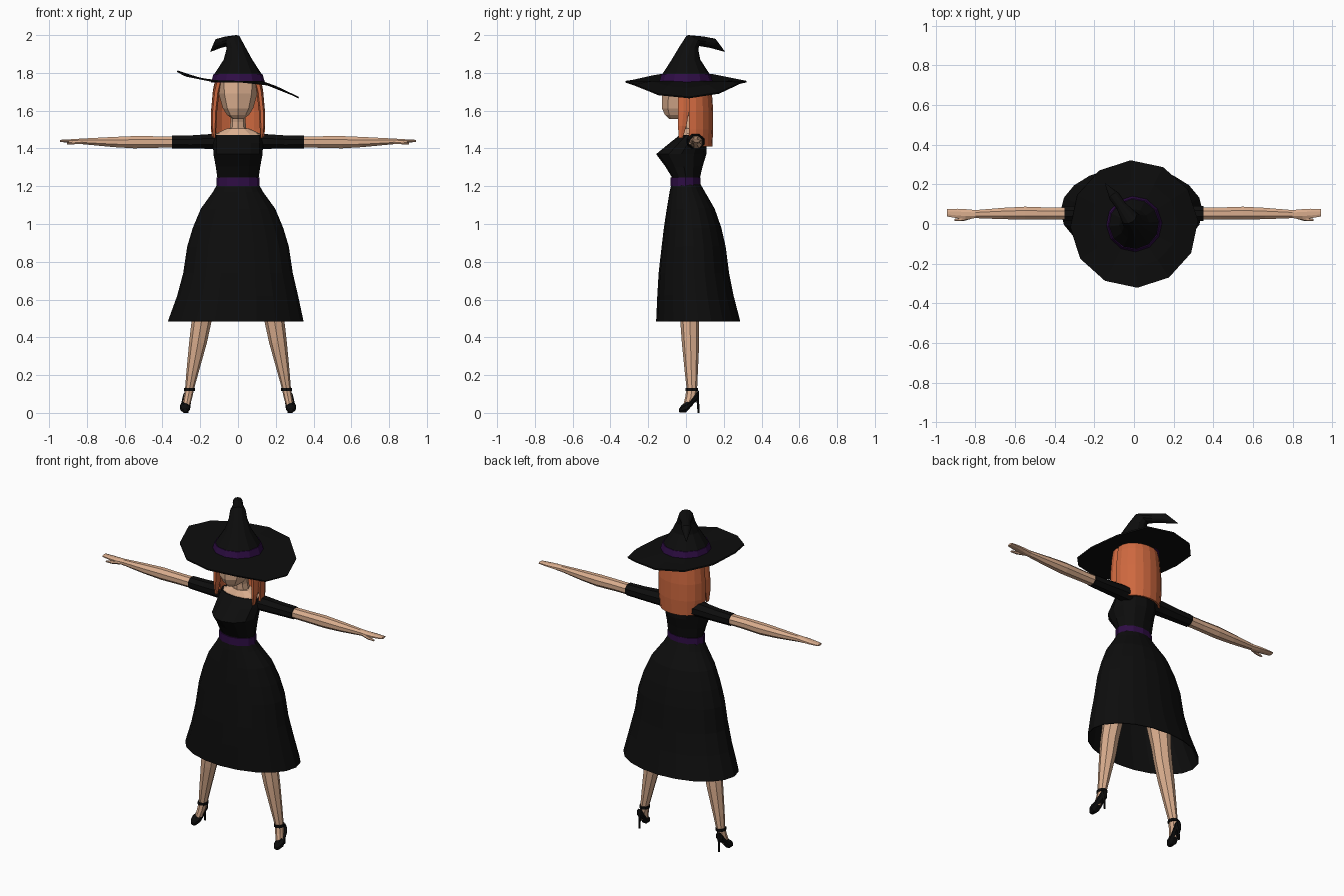
import bpy, bmesh, math
from mathutils import Vector

X, Y, Z = Vector((1, 0, 0)), Vector((0, 1, 0)), Vector((0, 0, 1))


def material(name, rgb):
    m = bpy.data.materials.new(name)
    m.diffuse_color = (*rgb, 1)
    return m


BLACK = material("black cloth", (0.004, 0.004, 0.004))
PURPLE = material("purple band", (0.028, 0.004, 0.06))
SKIN = material("skin", (0.70, 0.42, 0.27))
HAIR = material("orange hair", (0.62, 0.14, 0.05))


def ring(c, u, v, ra, rb, n, turn=0.0):
    """Ellipse of n points around c in the plane of u and v."""
    a = [math.tau * (i + turn) / n for i in range(n)]
    return [Vector(c) + u * ra * math.cos(t) + v * rb * math.sin(t) for t in a]


def loft(name, rings, mat, caps=True, closed=True, mirror=False, thick=0):
    bm = bmesh.new()
    rows = [[bm.verts.new(p) for p in r] for r in rings]
    n = len(rows[0])
    for a, b in zip(rows, rows[1:]):
        for i in range(n if closed else n - 1):
            j = (i + 1) % n
            bm.faces.new((a[i], a[j], b[j], b[i]))
    if caps:
        bm.faces.new(rows[0])
        bm.faces.new(rows[-1])
    bmesh.ops.recalc_face_normals(bm, faces=bm.faces)
    me = bpy.data.meshes.new(name)
    bm.to_mesh(me)
    bm.free()
    ob = bpy.data.objects.new(name, me)
    bpy.context.collection.objects.link(ob)
    me.materials.append(mat)
    if thick:
        s = ob.modifiers.new("thickness", 'SOLIDIFY')
        s.thickness = thick
        s.offset = 0
    if mirror:
        ob.modifiers.new("mirror", 'MIRROR')
    return ob


def stack(rows, n, turn=0.0):
    """Level rings from (z, half width, front y, back y[, centre x])."""
    return [ring((r[4] if len(r) > 4 else 0, (r[2] + r[3]) / 2, r[0]), X, Y,
                 r[1], (r[3] - r[2]) / 2, n, turn) for r in rows]


# Skirt: open flared bell
loft("skirt", stack([(1.21, .108, -.075, .075), (1.17, .13, -.085, .098),
                     (1.08, .195, -.10, .15), (.98, .237, -.115, .185),
                     (.88, .267, -.127, .208), (.74, .288, -.143, .226),
                     (.62, .318, -.15, .25, -.002), (.485, .357, -.156, .285, -.012)], 20),
     BLACK, caps=False, thick=.004)

# Bodice, belt and bare upper chest
loft("bodice", stack([(1.22, .108, -.075, .072), (1.25, .11, -.076, .075),
                      (1.305, .118, -.11, .088), (1.37, .13, -.158, .108),
                      (1.43, .133, -.085, .11), (1.472, .132, -.032, .106)], 12), BLACK)
loft("belt", stack([(1.2, .115, -.082, .077), (1.246, .115, -.082, .077)], 12), PURPLE)
loft("upper_chest", stack([(1.465, .124, -.03, .098), (1.478, .118, -.024, .092),
                           (1.505, .06, -.008, .085)], 12), SKIN)
loft("neck", stack([(1.49, .046, -.008, .082), (1.54, .04, -.01, .075),
                    (1.62, .042, -.03, .075)], 8), SKIN)

# Head
loft("head", stack([(1.556, .028, -.088, -.01), (1.578, .058, -.112, .05),
                    (1.612, .08, -.127, .085), (1.69, .102, -.127, .108),
                    (1.76, .105, -.112, .108)], 8), SKIN)

# Sleeves and arms
def along_x(rows, n, turn=0.0):
    return [ring((x, cy, cz), Y, Z, ry, rz, n, turn) for x, cy, cz, ry, rz in rows]


loft("sleeve", along_x([(.08, .05, 1.437, .052, .045), (.15, .05, 1.437, .049, .042),
                        (.25, .052, 1.434, .043, .038), (.35, .053, 1.434, .04, .036)], 8, .5),
     BLACK, mirror=True)
loft("arm", along_x([(.33, .053, 1.434, .034, .032), (.44, .053, 1.434, .033, .033),
                     (.55, .055, 1.433, .035, .035), (.66, .053, 1.434, .031, .029),
                     (.80, .05, 1.437, .022, .018), (.85, .05, 1.438, .027, .014),
                     (.89, .053, 1.439, .026, .01), (.943, .056, 1.44, .02, .006)], 8, .5),
     SKIN, mirror=True)
loft("thumb", along_x([(.82, .036, 1.434, .01, .01), (.865, .024, 1.43, .01, .009),
                       (.905, .021, 1.426, .005, .005)], 6), SKIN, mirror=True)

# Legs from hip to foot
loft("leg", [ring((x, y, z), X, Y, rx, ry, 8) for x, y, z, rx, ry in
             [(.105, .03, 1.0, .09, .09), (.15, .025, .74, .07, .072),
              (.178, .022, .57, .055, .055), (.193, .02, .485, .053, .05),
              (.212, .024, .37, .047, .046), (.24, .028, .22, .033, .035),
              (.256, .031, .13, .024, .028), (.264, .026, .085, .023, .03),
              (.275, .008, .035, .02, .024)]], SKIN, mirror=True)

# High heeled shoes with ankle straps
loft("shoe", [ring((.28 - .2 * max(y, 0), y, (b + t) / 2), X, Z, w * 1.1, (t - b) / 2 * 1.1, 8, .5)
              for y, w, b, t in [(-.036, .012, .004, .022), (-.022, .022, .001, .042),
                                 (0, .026, .003, .056), (.02, .024, .025, .062),
                                 (.04, .023, .05, .085), (.062, .021, .065, .115),
                                 (.07, .012, .075, .12)]], BLACK, mirror=True)
loft("heel", [ring((.268, y, z), X, Y, r, r, 6) for y, z, r in
              [(.058, .09, .014), (.064, .05, .007), (.066, 0, .006)]], BLACK, mirror=True)
loft("ankle_strap", [ring((.257, .031, z), X, Y, .029, .033, 8) for z in (.117, .133)],
     BLACK, mirror=True)

# Hair: curved curtain behind the head and a lock at each side
def curtain(z, rx, ry):
    return [Vector((rx * math.cos(a), .03 + ry * math.sin(a), z))
            for a in (math.radians(-8 + 196 * i / 10) for i in range(11))]


loft("back_hair", [curtain(1.78, .112, .085), curtain(1.71, .128, .1), curtain(1.6, .138, .108),
                   curtain(1.5, .138, .108), curtain(1.41, .13, .103)],
     HAIR, caps=False, closed=False, thick=.012)
loft("side_lock", [ring((x, y, z), X, Y, rx, ry, 6) for x, y, z, rx, ry in
                   [(.098, -.012, 1.77, .018, .04), (.115, -.012, 1.7, .017, .036),
                    (.126, -.013, 1.6, .016, .034), (.128, -.02, 1.52, .014, .026),
                    (.126, -.028, 1.455, .006, .012)]], HAIR, mirror=True)

# Hat brim: flat disc bent up on one side and down on the other
def bend(x):
    pts = [(-.34, 1.82), (-.28, 1.785), (-.13, 1.755), (.13, 1.752), (.2, 1.727), (.34, 1.66)]
    for (a, za), (b, zb) in zip(pts, pts[1:]):
        if x <= b:
            return za + (zb - za) * (x - a) / (b - a)
    return pts[-1][1]


brim = [ring((0, 0, 0), X, Y, r, r, 12, .1) for r in (.115, .14, .22, .322)]
for r in brim:
    for p in r:
        p.z = bend(p.x)
loft("hat_brim", brim, BLACK, caps=False, thick=.008)
loft("hat_band", stack([(1.75, .143, -.143, .143), (1.793, .13, -.13, .13)], 12, .1), PURPLE)

# Hat cone folding over to the back
D, U = Vector((-.58, .815, 0)), Vector((.815, .58, 0))
cone = []
for s, z, r, pitch in [(0, 1.76, .136, 90), (0, 1.793, .126, 90), (0, 1.87, .076, 90),
                       (.018, 1.93, .051, 80), (.045, 1.972, .042, 48), (.11, 1.966, .027, -5),
                       (.172, 1.957, .028, -28), (.25, 1.913, .002, -50)]:
    p = math.radians(pitch)
    cone.append(ring(D * s + Z * z, U, -D * math.sin(p) + Z * math.cos(p), r, r, 12))
loft("hat_cone", cone, BLACK)
